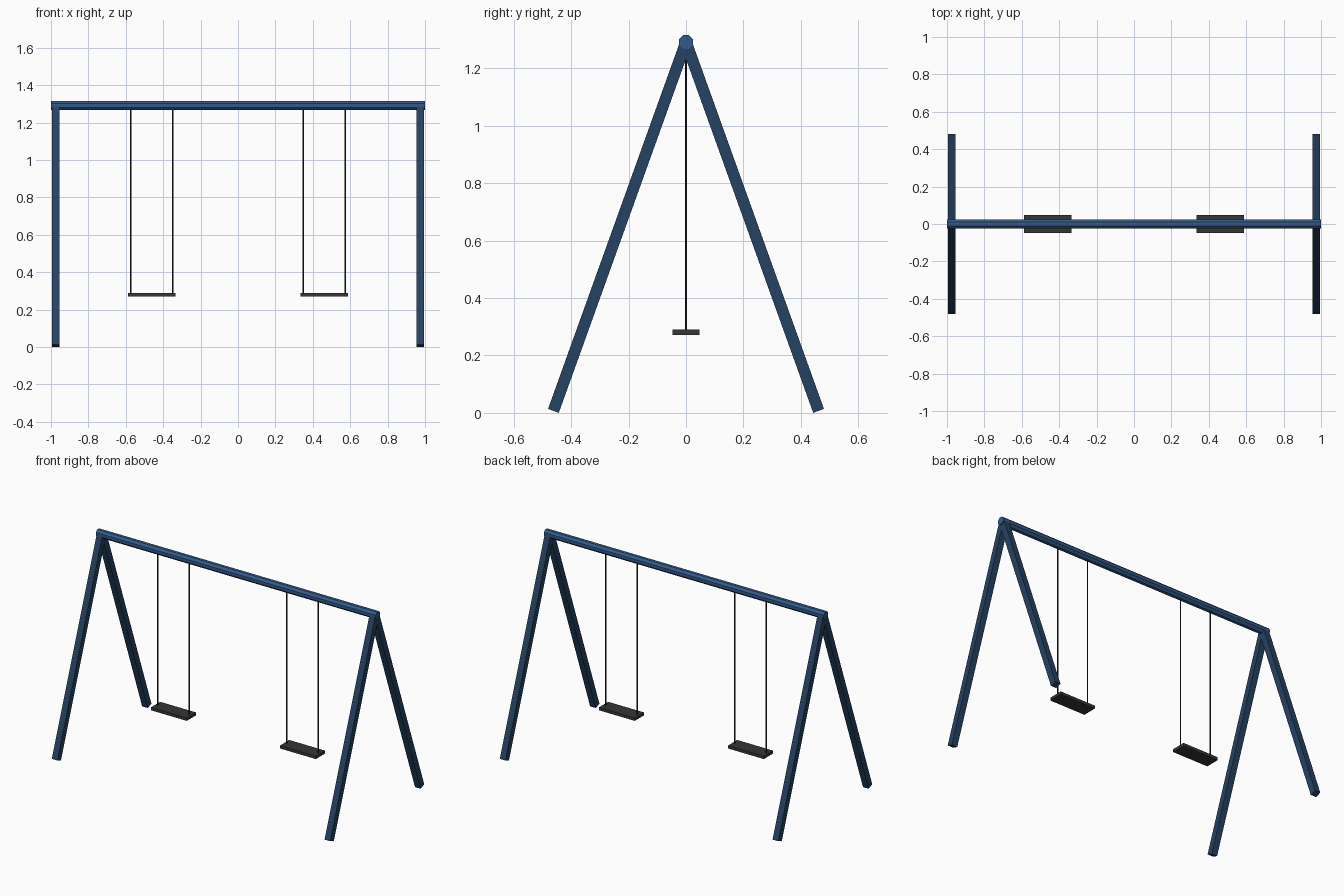
import bpy, bmesh, math
from mathutils import Vector, Matrix

if "Cube" in bpy.data.objects:
    bpy.data.objects.remove(bpy.data.objects["Cube"])

def srgb(r, g, b):
    f = lambda c: (c / 255 / 12.92) if c < 11 else ((c / 255 + 0.055) / 1.055) ** 2.4
    return (f(r), f(g), f(b), 1)

def material(name, col):
    m = bpy.data.materials.new(name)
    m.diffuse_color = srgb(*col)
    m.use_nodes = True
    m.node_tree.nodes["Principled BSDF"].inputs["Base Color"].default_value = m.diffuse_color
    return m

BEAM = material("blue beam", (52, 90, 138))
LEG = material("dark blue legs", (38, 66, 98))
SEAT = material("dark grey seat", (54, 54, 54))
ROPE = material("black rope", (34, 34, 34))

def finish(name, bm, mat):
    me = bpy.data.meshes.new(name)
    bm.to_mesh(me)
    bm.free()
    me.materials.append(mat)
    bpy.context.collection.objects.link(bpy.data.objects.new(name, me))

def box(name, size, matrix, mat):
    bm = bmesh.new()
    bmesh.ops.create_cube(bm, size=1, matrix=matrix @ Matrix.Diagonal((*size, 1)))
    finish(name, bm, mat)

def rod(name, a, b, r, sides, mat, turn=0):
    a, b = Vector(a), Vector(b)
    d = b - a
    m = Matrix.Translation((a + b) / 2) @ d.to_track_quat('Z', 'Y').to_matrix().to_4x4()
    bm = bmesh.new()
    bmesh.ops.create_cone(bm, cap_ends=True, segments=sides, radius1=r, radius2=r,
                          depth=d.length, matrix=m @ Matrix.Rotation(turn, 4, 'Z'))
    finish(name, bm, mat)

TOP = 1.291

# top beam, eight sided
rod("top_beam", (-1, 0, TOP), (1, 0, TOP), 0.0255, 8, BEAM, math.pi / 8)

# four square legs, two A-frames
foot_y, foot_z = 0.4615, 0.007
for sx, side in ((-1, "left"), (1, "right")):
    for sy, end in ((-1, "front"), (1, "back")):
        dy, dz = sy * foot_y, TOP - foot_z
        tilt = math.atan2(dy, dz)
        m = Matrix.Translation((sx * 0.975, dy / 2, (TOP + foot_z) / 2)) @ Matrix.Rotation(tilt, 4, 'X')
        box(f"{end}_{side}_leg", (0.04, 0.04, math.hypot(dy, dz)), m, LEG)

# two swings: seat with two ropes
for sx, side in ((-1, "left"), (1, "right")):
    cx = sx * 0.461
    box(f"{side}_seat", (0.256, 0.094, 0.019), Matrix.Translation((cx, 0, 0.28)), SEAT)
    for k, end in ((-1, "a"), (1, "b")):
        x = cx + k * 0.1125
        rod(f"{side}_rope_{end}", (x, 0, 0.28), (x, 0, TOP), 0.004, 6, ROPE)
